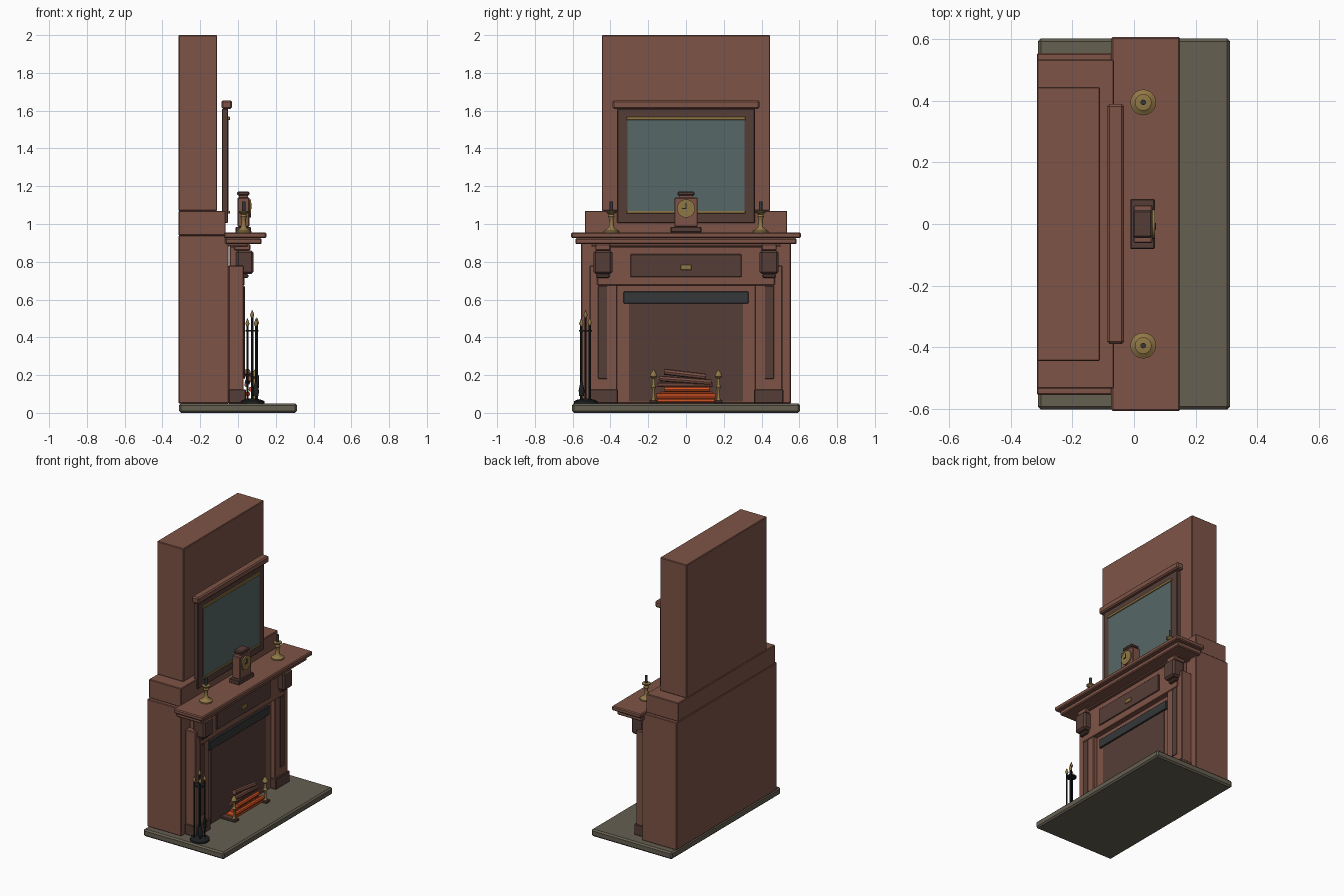
import bpy
import math
from mathutils import Vector

cube = bpy.data.objects.get("Cube")
if cube:
    bpy.data.objects.remove(cube, do_unlink=True)


def material(name, r, g, b):
    m = bpy.data.materials.new(name)
    m.use_nodes = True
    m.diffuse_color = (r, g, b, 1)
    m.node_tree.nodes["Principled BSDF"].inputs["Base Color"].default_value = (r, g, b, 1)
    return m


WOOD = material("red brown wood", .21, .088, .062)
DARK = material("dark brown wood", .094, .048, .039)
STONE = material("grey hearth stone", .13, .115, .083)
GLASS = material("mirror glass", .096, .135, .135)
BRASS = material("aged brass", .28, .185, .06)
IRON = material("dark iron", .036, .038, .041)
BLACK = material("black iron", .013, .015, .016)
EMBER = material("glowing ember", .68, .09, .018)


def finish(name, mat, bevel=0):
    o = bpy.context.object
    o.name = name
    o.data.materials.append(mat)
    if bevel:
        mod = o.modifiers.new("soft edge", "BEVEL")
        mod.width = bevel
        mod.segments = 1
    return o


def box(name, x, y, z, mat, bevel=.004):
    """Box from (min, max) ranges."""
    bpy.ops.mesh.primitive_cube_add(size=1, location=[sum(r) / 2 for r in (x, y, z)])
    bpy.context.object.scale = [r[1] - r[0] for r in (x, y, z)]
    bpy.ops.object.transform_apply(location=False, rotation=False, scale=True)
    return finish(name, mat, bevel)


def wide(name, x, half, z, mat, bevel=.004):
    return box(name, x, (-half, half), z, mat, bevel)


def rod(name, start, end, radius, mat, sides=12):
    a, b = Vector(start), Vector(end)
    bpy.ops.mesh.primitive_cylinder_add(vertices=sides, radius=radius, depth=(b - a).length,
                                        location=(a + b) / 2)
    o = finish(name, mat)
    o.rotation_euler = (b - a).to_track_quat("Z", "Y").to_euler()
    bpy.ops.object.shade_smooth_by_angle(angle=math.radians(40))
    return o


def lathe(name, profile, x, y, z, mat, sides=20):
    """Turned part from (radius, height) points."""
    n = len(profile)
    verts = [(r * math.cos(math.tau * i / sides), r * math.sin(math.tau * i / sides), h)
             for i in range(sides) for r, h in profile]
    faces = []
    for i in range(sides):
        a, b = i * n, (i + 1) % sides * n
        faces += [(a + k, b + k, b + k + 1, a + k + 1) for k in range(n - 1)]
    faces.append([i * n for i in reversed(range(sides))])
    faces.append([i * n + n - 1 for i in range(sides)])
    mesh = bpy.data.meshes.new(name)
    mesh.from_pydata(verts, [], faces)
    o = bpy.data.objects.new(name, mesh)
    bpy.context.collection.objects.link(o)
    o.location = (x, y, z)
    bpy.ops.object.select_all(action="DESELECT")
    bpy.context.view_layer.objects.active = o
    o.select_set(True)
    bpy.ops.object.shade_smooth_by_angle(angle=math.radians(40))
    return finish(name, mat)


# Hearth and chimney
wide("hearth", (-.312, .312), .603, (0, .05), STONE, .01)
wide("chimney_base", (-.315, -.05), .555, (.05, .94), WOOD)
wide("chimney_step", (-.315, -.065), .535, (.94, 1.07), WOOD)
wide("chimney_breast", (-.315, -.11), .445, (1.07, 2), WOOD)

# Mantel shelf and frieze
wide("mantel_shelf", (-.075, .15), .608, (.925, .955), WOOD, .006)
wide("shelf_moulding", (-.068, .125), .585, (.893, .925), WOOD, .006)
wide("bed_moulding", (-.05, .05), .5, (.88, .893), WOOD, .003)
wide("frieze", (-.045, .035), .47, (.675, .88), WOOD)
wide("frieze_panel", (.035, .045), .295, (.72, .84), DARK, .003)
wide("frieze_ornament", (.045, .053), .03, (.757, .785), BRASS, .003)

# Fireplace opening
wide("fire_surround", (-.05, .0), .4, (.05, .69), WOOD)
wide("firebox_panel", (-.02, .004), .302, (.06, .585), DARK, 0)
wide("iron_lintel", (-.01, .014), .33, (.58, .642), IRON, .003)

# Pilasters, plinths and corbels on both sides
for side, label in ((1, "left"), (-1, "right")):
    def at(a, b):
        return tuple(sorted((side * a, side * b)))
    box(label + "_pilaster", (-.05, .03), at(.365, .51), (.05, .78), WOOD)
    box(label + "_pilaster_panel", (.03, .036), at(.417, .465), (.18, .672), DARK, .002)
    box(label + "_plinth", (-.05, .042), at(.36, .515), (.05, .125), DARK)
    box(label + "_corbel", (-.01, .083), at(.39, .49), (.735, .86), DARK, .012)
    box(label + "_corbel_cap", (-.02, .065), at(.4, .48), (.86, .893), WOOD)
    box(label + "_corbel_foot", (.0, .055), at(.405, .475), (.715, .735), DARK, .005)

# Overmantel mirror
wide("mirror_frame", (-.085, -.052), .365, (1.005, 1.61), DARK)
wide("mirror_glass", (-.054, -.049), .31, (1.06, 1.565), GLASS, 0)
wide("mirror_top_trim", (-.054, -.043), .315, (1.55, 1.568), BRASS, .002)
wide("mirror_bottom_trim", (-.054, -.043), .315, (1.055, 1.07), BRASS, .002)
wide("mirror_cornice", (-.087, -.032), .39, (1.61, 1.655), WOOD, .008)

# Mantel clock
wide("clock_base", (-.012, .068), .082, (.955, .985), DARK)
wide("clock_body", (-.002, .06), .062, (.985, 1.14), WOOD)
wide("clock_neck", (.005, .053), .036, (1.14, 1.152), WOOD, 0)
wide("clock_cap", (-.004, .06), .045, (1.15, 1.172), DARK, .006)
rod("clock_dial", (.06, 0, 1.082), (.068, 0, 1.082), .048, BRASS, 24)
box("clock_hour_hand", (.068, .071), (-.02, .002), (1.079, 1.085), BLACK, 0)
box("clock_minute_hand", (.068, .071), (-.003, .003), (1.08, 1.112), BLACK, 0)

# Candlesticks
stick = [(.042, 0), (.042, .008), (.024, .018), (.014, .03), (.011, .07), (.018, .085),
         (.012, .095), (.027, .105), (.027, .112), (.014, .114)]
for side, label in ((1, "left"), (-1, "right")):
    lathe(label + "_candlestick", stick, .03, side * .395, .955, BRASS)
    rod(label + "_candle", (.03, side * .395, 1.06), (.03, side * .395, 1.118), .009, IRON)

# Grate with embers and logs
wide("ember_bed", (.01, .085), .155, (.055, .075), EMBER)
for i, (x, z) in enumerate([(.085, .09), (.05, .1), (.07, .125)]):
    rod("ember_log_%d" % i, (x, -.155 + i * .02, z), (x, .155 - i * .015, z), .014, EMBER, 8)
rod("lower_log", (.045, -.15, .148), (.045, .14, .148), .012, WOOD, 8)
rod("middle_log", (.06, -.14, .182), (.05, .135, .162), .015, WOOD, 8)
rod("top_log", (.05, -.115, .218), (.055, .105, .192), .016, WOOD, 8)

# Andirons
post = [(.014, 0), (.014, .01), (.008, .02), (.008, .07), (.016, .08), (.008, .09),
        (.008, .125), (.02, .135), (.015, .15), (.002, .172)]
for side, label in ((1, "left"), (-1, "right")):
    y = side * .172
    box(label + "_andiron_foot", (-.0, .115), (y - .022, y + .022), (.05, .068), DARK)
    lathe(label + "_andiron_post", post, .09, y, .058, BRASS, 12)

# Fire tools on a round stand
lathe("tool_stand_base", [(.062, 0), (.062, .012), (.045, .02), (.012, .026)],
      .077, -.53, .05, BLACK)
finial = [(.006, 0), (.011, .012), (.008, .022), (.001, .04)]
for name, x, y, top in (("stand_pole", .075, -.532, .505), ("poker", .05, -.555, .46),
                        ("shovel", .1, -.51, .465), ("brush", .095, -.553, .46)):
    rod(name, (x, y, .06), (x, y, top), .006, BLACK, 8)
    lathe(name + "_finial", finial, x, y, top, BRASS, 10)
rod("tool_ring", (.075, -.532, .43), (.075, -.532, .438), .034, BLACK)
box("shovel_blade", (.09, .112), (-.516, -.504), (.13, .2), BLACK)
lathe("brush_head", [(.014, 0), (.016, .03), (.007, .07)], .095, -.553, .09, BLACK, 10)
